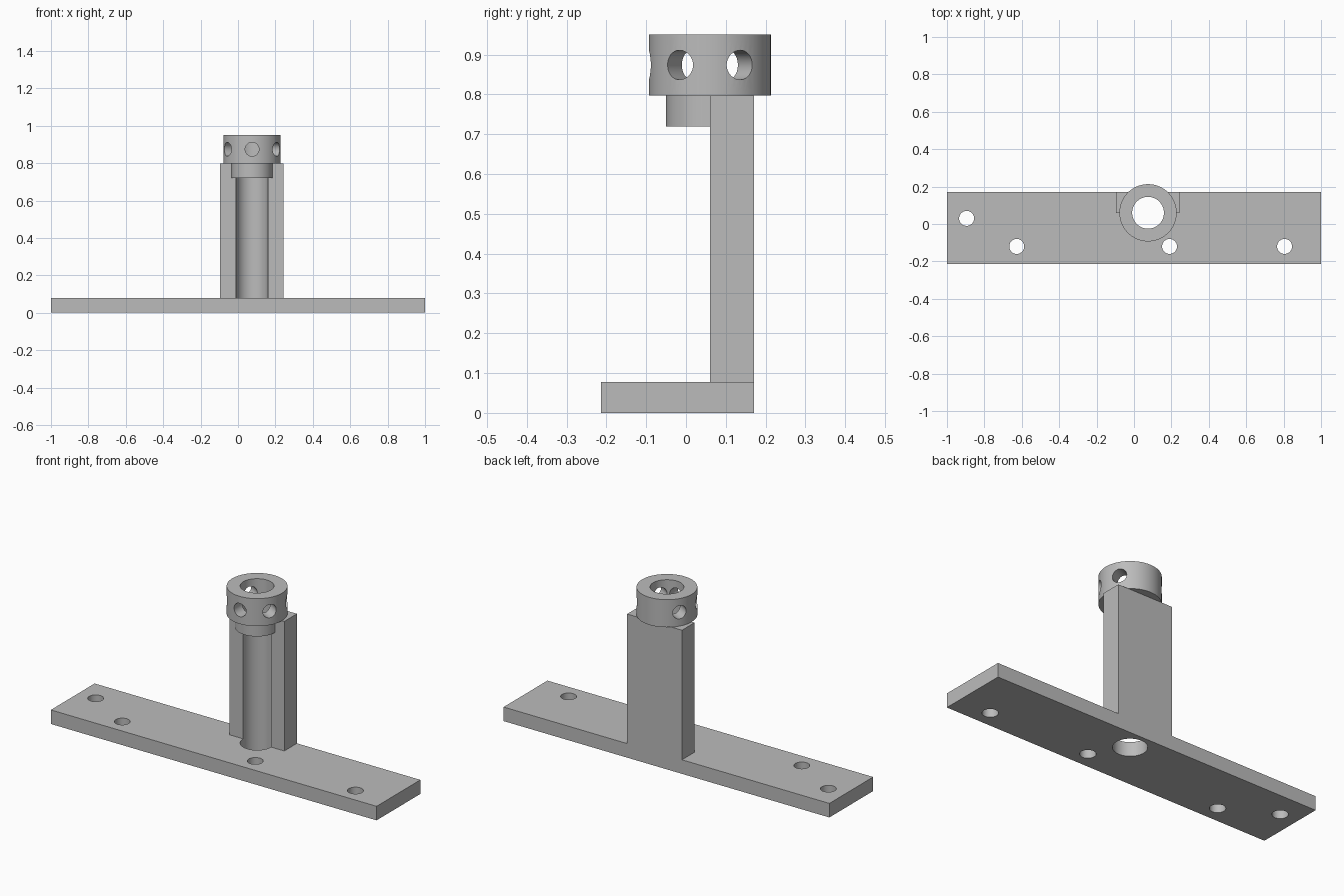
import bpy, bmesh
from math import sin, cos, pi, radians
from mathutils import Matrix

if "Cube" in bpy.data.objects:
    bpy.data.objects.remove(bpy.data.objects["Cube"])

CX, CY = 0.075, 0.06      # axis of the bore
BORE = 0.085
SEG = 64

grey = bpy.data.materials.new("plain_grey")
grey.diffuse_color = (0.5, 0.5, 0.5, 1)
grey.use_nodes = True
grey.node_tree.nodes["Principled BSDF"].inputs["Base Color"].default_value = grey.diffuse_color


def arc(r, a0, a1, n=SEG // 2):
    """Points on an arc around the bore axis, angles in degrees."""
    return [(CX + r * cos(radians(a0 + (a1 - a0) * i / n)),
             CY + r * sin(radians(a0 + (a1 - a0) * i / n))) for i in range(n + 1)]


def prism(name, outline, z0, z1):
    """Extrude a flat outline from z0 to z1."""
    bm = bmesh.new()
    face = bm.faces.new([bm.verts.new((x, y, z0)) for x, y in outline])
    ext = bmesh.ops.extrude_face_region(bm, geom=[face], use_keep_orig=True)
    top = [v for v in ext["geom"] if isinstance(v, bmesh.types.BMVert)]
    bmesh.ops.translate(bm, verts=top, vec=(0, 0, z1 - z0))
    bmesh.ops.recalc_face_normals(bm, faces=bm.faces)
    me = bpy.data.meshes.new(name)
    bm.to_mesh(me)
    bm.free()
    me.materials.append(grey)
    ob = bpy.data.objects.new(name, me)
    bpy.context.collection.objects.link(ob)
    return ob


def cylinder(r, depth, matrix):
    """Cutter cylinder."""
    bm = bmesh.new()
    bmesh.ops.create_cone(bm, cap_ends=True, segments=SEG, radius1=r, radius2=r,
                          depth=depth, matrix=matrix)
    me = bpy.data.meshes.new("cutter")
    bm.to_mesh(me)
    bm.free()
    me.materials.append(grey)
    ob = bpy.data.objects.new("cutter", me)
    ob.hide_render = True
    bpy.context.collection.objects.link(ob)
    return ob


def drill(ob, cutters):
    """Subtract the cutters, bake the result and remove them."""
    for c in cutters:
        m = ob.modifiers.new("hole", 'BOOLEAN')
        m.operation, m.solver, m.object = 'DIFFERENCE', 'EXACT', c
    deps = bpy.context.evaluated_depsgraph_get()
    me = bpy.data.meshes.new_from_object(ob.evaluated_get(deps))
    ob.modifiers.clear()
    ob.data = me
    for c in cutters:
        bpy.data.objects.remove(c)


# base plate with four screw holes and the bore
base = prism("base_plate", [(-1, -0.213), (1, -0.213), (1, 0.171), (-1, 0.171)], 0, 0.078)
holes = [(-0.895, 0.03), (-0.627, -0.12), (0.19, -0.12), (0.805, -0.12)]
drill(base, [cylinder(0.04, 1, Matrix.Translation((x, y, 0))) for x, y in holes]
      + [cylinder(BORE, 1, Matrix.Translation((CX, CY, 0)))])

# upright post with a half-round channel in its front
post = prism("post", [(-0.095, CY), (-0.095, 0.171), (0.242, 0.171), (0.242, CY)]
             + arc(BORE, 0, 180), 0.078, 0.797)

# half ring in front of the post, under the collar
lip = prism("lower_half_ring", arc(0.11, 180, 360) + arc(BORE, 360, 180), 0.72, 0.797)

# collar with bore and five radial holes, none at the back
collar = prism("collar", arc(0.153, 0, 360, SEG)[:-1], 0.797, 0.95)
radial = [Matrix.Translation((CX, CY, 0.874)) @ Matrix.Rotation(radians(a), 4, 'Z')
          @ Matrix.Translation((0.13, 0, 0)) @ Matrix.Rotation(pi / 2, 4, 'Y')
          for a in (-90, -30, 30, 150, 210)]
drill(collar, [cylinder(BORE, 2, Matrix.Translation((CX, CY, 0.9)))]
      + [cylinder(0.037, 0.15, m) for m in radial])

# smooth round walls, sharp edges
for ob in (base, post, lip, collar):
    bpy.ops.object.select_all(action='DESELECT')
    ob.select_set(True)
    bpy.context.view_layer.objects.active = ob
    bpy.ops.object.shade_smooth_by_angle(angle=radians(30))
